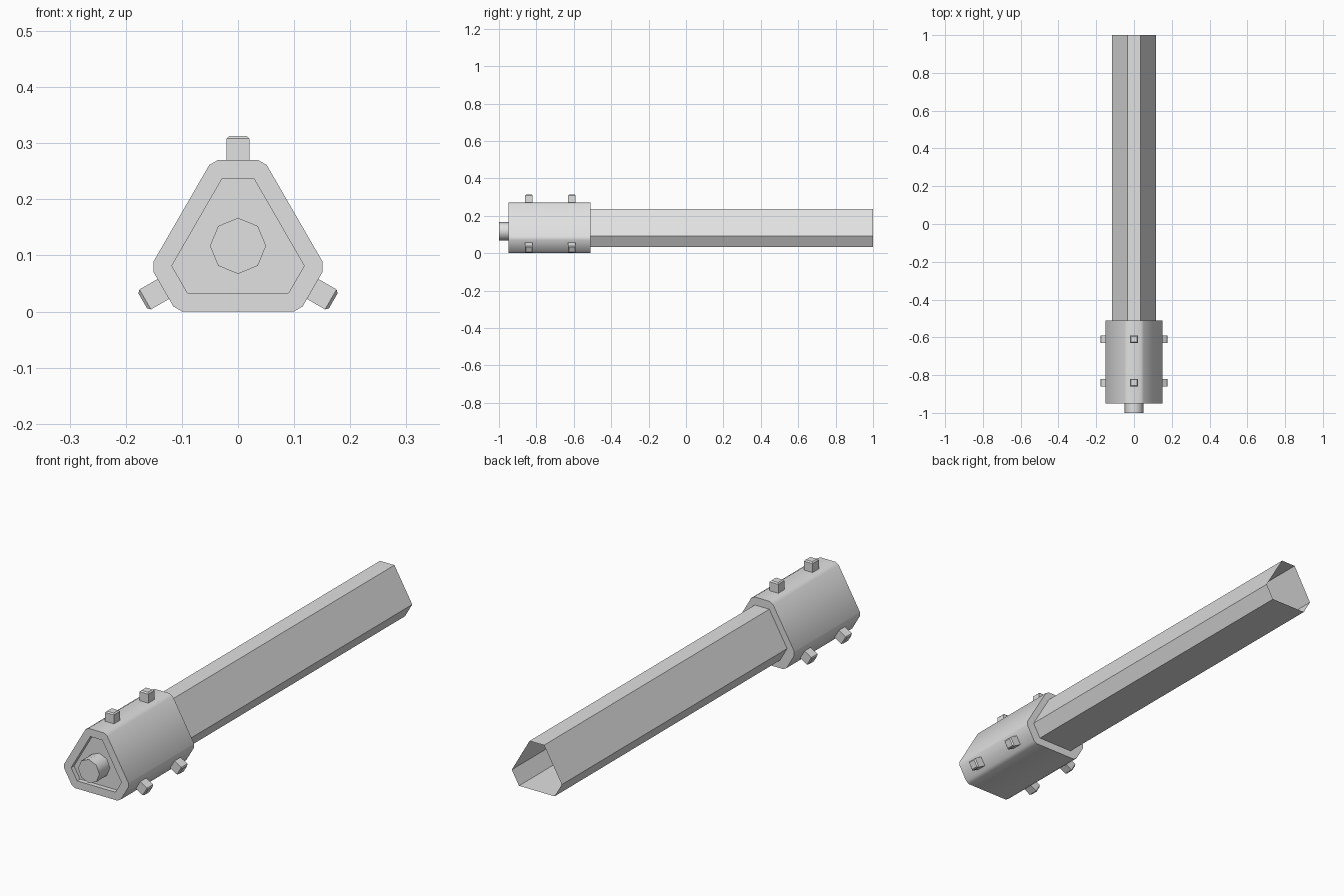
import bpy
import bmesh
import math
from mathutils import Matrix, Vector

if "Cube" in bpy.data.objects:
    bpy.data.objects.remove(bpy.data.objects["Cube"], do_unlink=True)

AXIS_Z = 0.117

grey = bpy.data.materials.new("light_grey")
grey.use_nodes = True
grey.diffuse_color = (0.75, 0.75, 0.75, 1)
grey.node_tree.nodes["Principled BSDF"].inputs["Base Color"].default_value = grey.diffuse_color


def finish(name, bm, smooth_angle=None):
    mesh = bpy.data.meshes.new(name)
    bm.to_mesh(mesh)
    bm.free()
    mesh.materials.append(grey)
    obj = bpy.data.objects.new(name, mesh)
    bpy.context.collection.objects.link(obj)
    if smooth_angle:
        bpy.ops.object.select_all(action='DESELECT')
        obj.select_set(True)
        bpy.context.view_layer.objects.active = obj
        bpy.ops.object.shade_smooth_by_angle(angle=math.radians(smooth_angle))
    return obj


def blunt_triangle(short, long, base, chamfer=0.0):
    """Triangle with cut tips: alternating short and long sides, chamfered corners."""
    k = math.sin(math.pi / 3)
    mid, top = base + k * short, base + k * (short + long)
    right = [(long / 2, base), ((short + long) / 2, mid), (short / 2, top)]
    corners = [Vector(p) for p in right + [(-x, z) for x, z in reversed(right)]]
    points = []
    for i, corner in enumerate(corners):
        for other in (corners[i - 1], corners[(i + 1) % 6]):
            points.append(corner + (other - corner).normalized() * chamfer)
    return points


def loft(rings, cap_first=True, cap_last=True):
    """Join matching outlines placed along y."""
    bm = bmesh.new()
    loops = [[bm.verts.new((x, y, z)) for x, z in outline] for outline, y in rings]
    for a, b in zip(loops, loops[1:]):
        for i in range(len(a)):
            j = (i + 1) % len(a)
            bm.faces.new((a[i], a[j], b[j], b[i]))
    if cap_first:
        bm.faces.new(loops[0])
    if cap_last:
        bm.faces.new(loops[-1])
    bmesh.ops.remove_doubles(bm, verts=bm.verts, dist=0.0001)
    bmesh.ops.recalc_face_normals(bm, faces=bm.faces)
    return bm


# Housing with a shallow recess in its front
outer = blunt_triangle(0.092, 0.22, 0.0, 0.0105)
recess = blunt_triangle(0.056, 0.18, 0.033)
finish("housing", loft([(outer, -0.51), (outer, -0.95), (recess, -0.95), (recess, -0.93)]), 40)

# Long open tube
tube = blunt_triangle(0.068, 0.167, 0.033)
finish("tube", loft([(tube, -0.51), (tube, 1.0)], False, False))

# Eight-sided knob on the front
octagon = [(0.05 * math.cos(i * math.pi / 4), AXIS_Z + 0.05 * math.sin(i * math.pi / 4))
           for i in range(8)]
finish("knob", loft([(octagon, -0.925), (octagon, -1.0)]), 50)

# Square pegs on the three short sides, in two rows
for row, y in (("front", -0.84), ("rear", -0.61)):
    for side, turn in (("top", 0), ("left", 120), ("right", 240)):
        bm = bmesh.new()
        bmesh.ops.create_cube(bm, size=1)
        bmesh.ops.transform(bm, verts=bm.verts, matrix=Matrix.Translation((0, 0, 0.165))
                            @ Matrix.Diagonal((0.041, 0.041, 0.062, 1)))
        tip = [e for e in bm.edges if all(v.co.z > 0.19 for v in e.verts)]
        bmesh.ops.bevel(bm, geom=tip, offset=0.005, segments=1, affect='EDGES')
        place = Matrix.Translation((0, y, AXIS_Z)) @ Matrix.Rotation(math.radians(turn), 4, 'Y')
        bmesh.ops.transform(bm, verts=bm.verts, matrix=place)
        finish(f"{row}_{side}_peg", bm)
